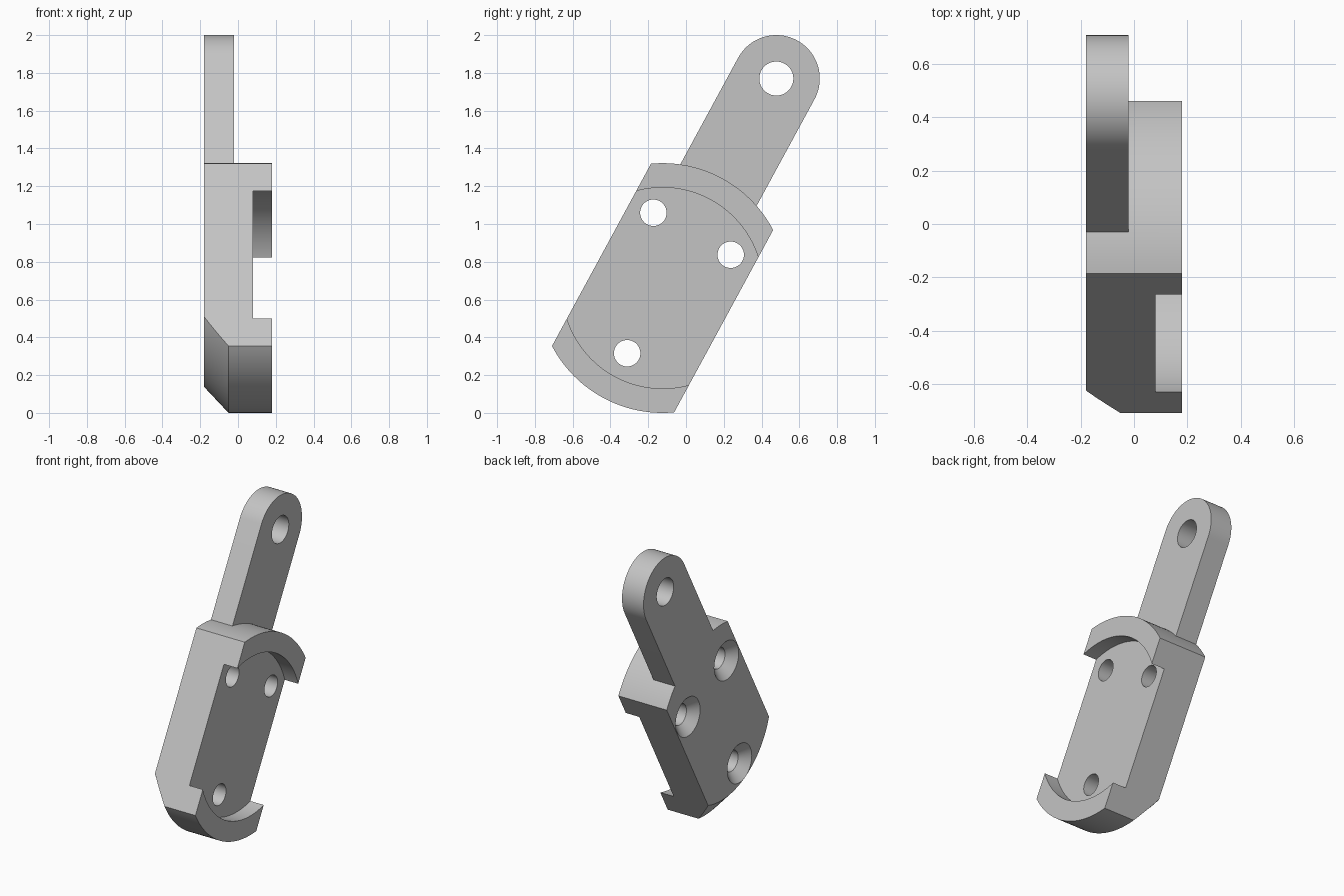
import bpy
import bmesh
import math
from mathutils import Matrix, Vector

if "Cube" in bpy.data.objects:
    bpy.data.objects.remove(bpy.data.objects["Cube"], do_unlink=True)

# Plate frame: centre of the end arcs and direction of the long axis
CENTRE = Vector((0, -0.124, 0.661))
TILT = math.radians(61.5)
ALONG = Vector((0, math.cos(TILT), math.sin(TILT)))
ACROSS = Vector((0, math.sin(TILT), -math.cos(TILT)))

HALF_WIDTH = 0.368
END_RADIUS = 0.661
CHAMFER_RADIUS = 0.523
RECESS_RADIUS = 0.532
ARM_REACH = 1.262
ARM_RADIUS = 0.23
LEFT, RIGHT = -0.18, 0.18

metal = bpy.data.materials.new("plain grey")
metal.use_nodes = True
grey = (0.55, 0.55, 0.55, 1)
metal.diffuse_color = grey
metal.node_tree.nodes["Principled BSDF"].inputs["Base Color"].default_value = grey


def arc(radius, start, end, steps, along=0, across=0):
    """Points (along, across) on an arc; angle zero points along the axis."""
    angles = [start + (end - start) * i / steps for i in range(steps + 1)]
    return [(along + radius * math.cos(a), across + radius * math.sin(a)) for a in angles]


def loft(name, rings):
    """Closed solid through rings given as (x, points)."""
    bm = bmesh.new()
    loops = [[bm.verts.new(CENTRE + ALONG * a + ACROSS * c + Vector((x, 0, 0)))
              for a, c in points] for x, points in rings]
    for low, high in zip(loops, loops[1:]):
        for i in range(len(low)):
            j = (i + 1) % len(low)
            bm.faces.new((low[i], low[j], high[j], high[i]))
    bm.faces.new(loops[0])
    bm.faces.new(loops[-1])
    bmesh.ops.recalc_face_normals(bm, faces=bm.faces)
    mesh = bpy.data.meshes.new(name)
    bm.to_mesh(mesh)
    bm.free()
    mesh.materials.append(metal)
    obj = bpy.data.objects.new(name, mesh)
    bpy.context.collection.objects.link(obj)
    return obj


def disc(name, along, across, sections, sides=64):
    """Round solid from (x, radius) sections."""
    return loft(name, [(x, arc(r, 0, math.tau * (sides - 1) / sides, sides - 1, along, across))
                       for x, r in sections])


def combine(target, tool, operation):
    """Apply a boolean and remove the helper solid."""
    tool.hide_render = True
    mod = target.modifiers.new(tool.name, "BOOLEAN")
    mod.operation = operation
    mod.solver = "EXACT"
    mod.object = tool
    bpy.context.view_layer.objects.active = target
    bpy.ops.object.modifier_apply(modifier=mod.name)
    bpy.data.objects.remove(tool, do_unlink=True)


def plate_outline(bottom_radius):
    top = math.asin(HALF_WIDTH / END_RADIUS)
    bottom = math.asin(HALF_WIDTH / bottom_radius)
    return (arc(END_RADIUS, -top, top, 40)
            + arc(bottom_radius, math.pi - bottom, math.pi + bottom, 40))


# Plate with arced ends and a sloped lower edge on one side
bracket = loft("bracket_plate", [
    (LEFT + 0.13 * i / 6,
     plate_outline(CHAMFER_RADIUS + (END_RADIUS - CHAMFER_RADIUS) * i / 6))
    for i in range(7)] + [(RIGHT, plate_outline(END_RADIUS))])

# Rounded arm
arm_outline = (arc(ARM_RADIUS, -math.pi / 2, math.pi / 2, 48, ARM_REACH)
               + [(0.5, ARM_RADIUS), (0.5, -ARM_RADIUS)])
combine(bracket, loft("arm", [(LEFT, arm_outline), (-0.02, arm_outline)]), "UNION")

# Round recess between the two end rims
combine(bracket, disc("recess", 0, 0, [(0.08, RECESS_RADIUS), (0.3, RECESS_RADIUS)], 128),
        "DIFFERENCE")

# Arm hole and countersunk screw holes
combine(bracket, disc("arm_hole", ARM_REACH, 0, [(-0.3, 0.09), (0.1, 0.09)]), "DIFFERENCE")
for along, across in ((0.327, -0.233), (0.327, 0.233), (-0.393, 0)):
    cutter = disc("screw_hole", along, across,
                  [(LEFT - 0.02, 0.15), (LEFT + 0.06, 0.07), (0.3, 0.07)])
    combine(bracket, cutter, "DIFFERENCE")

bpy.ops.object.select_all(action="DESELECT")
bracket.select_set(True)
bpy.context.view_layer.objects.active = bracket
bpy.ops.object.shade_smooth_by_angle(angle=math.radians(25))
